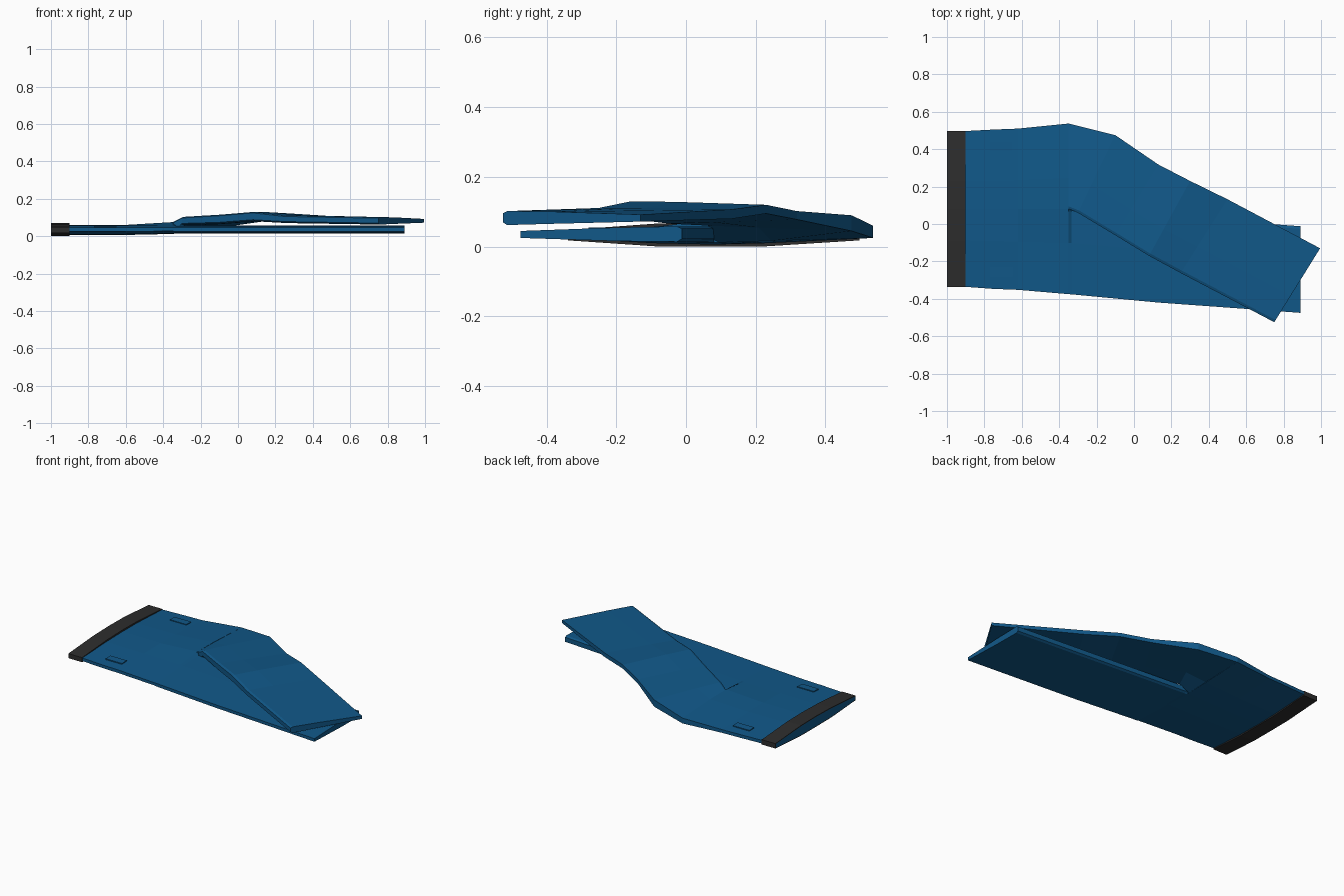
import bpy, bmesh
from mathutils import Vector

if "Cube" in bpy.data.objects:
    bpy.data.objects.remove(bpy.data.objects["Cube"])


def material(name, rgb):
    m = bpy.data.materials.new(name)
    m.diffuse_color = (*rgb, 1)
    m.use_nodes = True
    m.node_tree.nodes["Principled BSDF"].inputs["Base Color"].default_value = m.diffuse_color
    return m


DENIM = material("blue cloth", (0.0055, 0.098, 0.25))
DARK = material("dark band", (0.026, 0.026, 0.026))


def ring(a, b, stations):
    """Flat cross-section from plan point a to b; stations are (t, bottom z, top z)."""
    a, b = Vector(a), Vector(b)
    return [(*a.lerp(b, t), zb, zt) for t, zb, zt in stations]


def loft(name, rings, mats, open_start=False):
    """Skin closed cross-sections into a thin cloth tube with end caps."""
    bm = bmesh.new()
    loops = []
    for r in rings:
        low = [bm.verts.new((x, y, zb)) for x, y, zb, zt in r]
        top = [bm.verts.new((x, y, zt)) for x, y, zb, zt in reversed(r)]
        loops.append(low + top)
    for p, q in zip(loops, loops[1:]):
        n = len(p)
        for i in range(n):
            j = (i + 1) % n
            bm.faces.new((p[i], p[j], q[j], q[i]))
    start = bm.faces.new(loops[0])
    bm.faces.new(loops[-1])
    bmesh.ops.recalc_face_normals(bm, faces=bm.faces)
    if open_start:
        # the opening shows the lining inside a narrow rim
        bmesh.ops.inset_region(bm, faces=[start], thickness=0.005, depth=0)
        start.material_index = 1
    me = bpy.data.meshes.new(name)
    bm.to_mesh(me)
    bm.free()
    for m in mats:
        me.materials.append(m)
    ob = bpy.data.objects.new(name, me)
    bpy.context.collection.objects.link(ob)
    return ob


# Waistband
band = [(0, .018, .048), (.3, .001, .066), (.5, 0, .07), (.68, .001, .068), (1, .018, .05)]
loft("waistband", [ring((x, -.338), (x, .497), band) for x in (-1, -.9)], [DARK, DENIM], True)

# Hip section, rising towards the crotch
hip = [(0, .025, .045), (.3, .01, .056), (.5, .006, .059), (.68, .01, .058), (1, .025, .046)]
hip_end = [(0, .027, .045), (.3, .015, .056), (.5, .012, .075), (.68, .014, .074), (1, .025, .06)]
hips = [ring((x, a), (x, b), hip) for x, a, b in
        ((-.9, -.336, .497), (-.75, -.347, .505), (-.62, -.352, .51))]
hips.append(ring((-.35, -.375), (-.35, .537), hip_end))
loft("hips", hips, [DENIM])

# Lower leg, lying flat and thickest along its inner seam
flat = [(0, .025, .045), (.6, .016, .055), (.97, .014, .058), (1, .022, .052)]
loft("lower_leg", [
    ring((-.35, -.375), (-.35, .081), [(0, .027, .045), (.6, .015, .056), (.97, .012, .075), (1, .012, .075)]),
    ring((-.335, -.376), (-.335, .08), flat),
    ring((.13, -.42), (.13, .045), flat),
    ring((.89, -.475), (.89, -.012), flat)], [DENIM])


# Upper leg, folded across the lower one
def leg_ring(a, b, inner, outer):
    mid = [i + (o - i) * .36 for i, o in zip(inner, outer)]
    return ring(a, b, [(0, inner[0] + .008, inner[1] - .006), (.03, *inner),
                       (.36, mid[0], mid[1] + .002), (1, *outer)])


loft("upper_leg", [
    leg_ring((-.35, .081), (-.35, .537), (.012, .075), (.025, .06)),
    leg_ring((-.30, .06), (-.10, .475), (.06, .103), (.045, .09)),
    leg_ring((-.10, -.06), (.13, .318), (.066, .115), (.078, .102)),
    leg_ring((.08, -.17), (.30, .23), (.08, .13), (.095, .12)),
    leg_ring((.25, -.262), (.50, .132), (.07, .111), (.08, .107)),
    leg_ring((.75, -.525), (.995, -.13), (.062, .102), (.072, .092))], [DENIM])

# Small pocket flaps near both side seams
for side, y0, y1 in (("back", .44, .39), ("front", -.28, -.23)):
    loft("pocket_flap_" + side, [
        ring((x, y0), (x, y1), [(0, .046, .0545), (1, .048, .0555)])
        for x in (-.77, -.65)], [DENIM])
